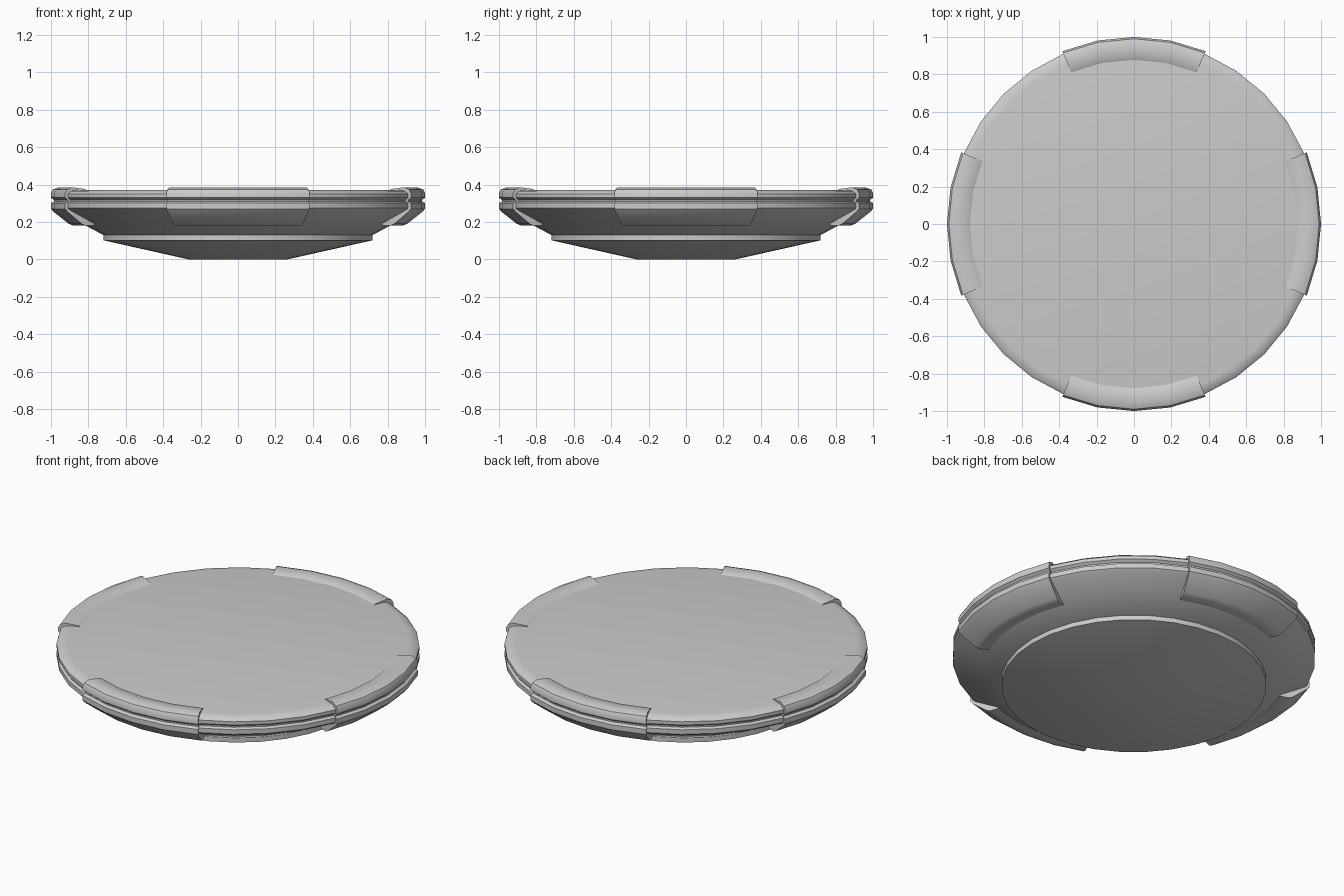
import bpy, bmesh, math

if "Cube" in bpy.data.objects:
    bpy.data.objects.remove(bpy.data.objects["Cube"], do_unlink=True)

SEGMENTS = 32
STEP = 2 * math.pi / SEGMENTS

grey = bpy.data.materials.new("plain grey")
grey.use_nodes = True
colour = (0.6, 0.6, 0.6, 1)
grey.diffuse_color = colour
grey.node_tree.nodes["Principled BSDF"].inputs["Base Color"].default_value = colour


def sweep(name, profile, start=0, count=SEGMENTS, angle=35):
    """Turn a (radius, height) profile round z; part turns get end caps."""
    bm = bmesh.new()
    full = count == SEGMENTS
    rings = []
    for i in range(count if full else count + 1):
        a = start + i * STEP
        rings.append([bm.verts.new((r * math.cos(a), r * math.sin(a), z)) for r, z in profile])
    n = len(profile)
    for i in range(count):
        a, b = rings[i], rings[(i + 1) % len(rings)]
        for j in range(n - 1 if full else n):
            k = (j + 1) % n
            bm.faces.new((a[j], b[j], b[k], a[k]))
    if full:
        bm.faces.new([r[0] for r in rings])
        bm.faces.new([r[-1] for r in rings])
    else:
        bm.faces.new(rings[0])
        bm.faces.new(rings[-1])
    bmesh.ops.recalc_face_normals(bm, faces=bm.faces)
    mesh = bpy.data.meshes.new(name)
    bm.to_mesh(mesh)
    bm.free()
    mesh.materials.append(grey)
    obj = bpy.data.objects.new(name, mesh)
    bpy.context.collection.objects.link(obj)
    bpy.ops.object.select_all(action='DESELECT')
    obj.select_set(True)
    bpy.context.view_layer.objects.active = obj
    bpy.ops.object.shade_smooth_by_angle(angle=math.radians(angle))
    return obj


# Main disc with a grooved rim and sloping underside
sweep("main_disc", [
    (0.93, 0.371), (0.965, 0.366), (0.985, 0.35), (0.985, 0.33),
    (0.97, 0.318), (0.97, 0.31), (0.985, 0.302), (0.985, 0.275),
    (0.97, 0.262), (0.86, 0.205), (0.72, 0.13)])

# Shallow base under the disc
sweep("base_dish", [(0.72, 0.14), (0.72, 0.102), (0.265, 0.0)])

# Four clamps gripping the rim
clamp = [
    (0.87, 0.365), (0.885, 0.376), (0.96, 0.385), (0.99, 0.373), (1, 0.355),
    (1, 0.33), (0.985, 0.318), (0.985, 0.31), (1, 0.3), (1, 0.27),
    (0.985, 0.253), (0.905, 0.19), (0.88, 0.18), (0.83, 0.183), (0.85, 0.25)]
for i, side in enumerate(("left", "back", "right", "front")):
    sweep(side + "_clamp", clamp, i * math.pi / 2 - 2 * STEP, 4)
